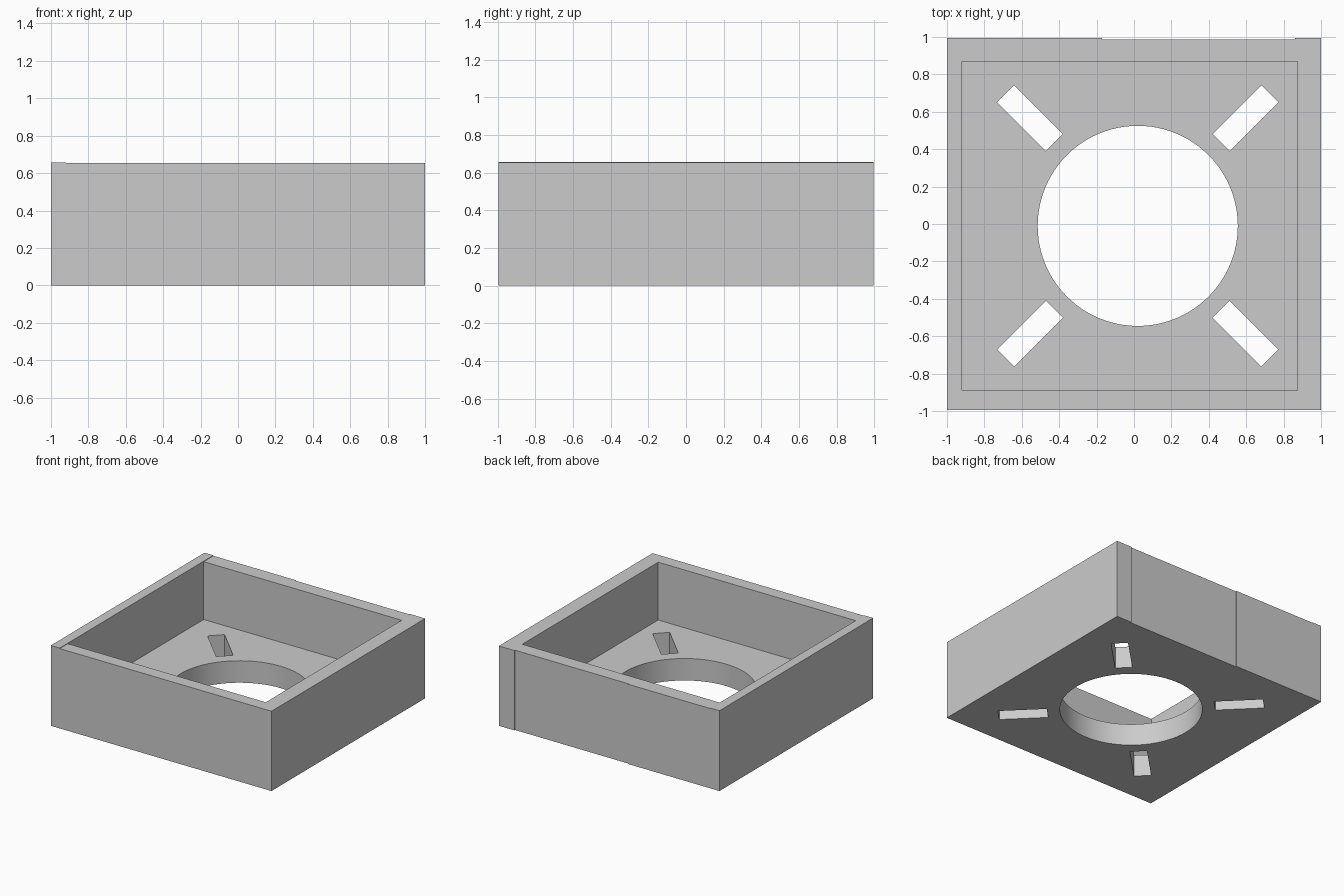
import bpy
from math import radians

cube = bpy.data.objects.get("Cube")
if cube:
    bpy.data.objects.remove(cube, do_unlink=True)

HALF_X, HALF_Y, HEIGHT, FLOOR = 1.0, 0.995, 0.658, 0.18
CX, CY = 0.02, -0.01      # shared centre of the round opening and slots


def box(name, low, high):
    """Box spanning two opposite corners."""
    centre = [(a + b) / 2 for a, b in zip(low, high)]
    bpy.ops.mesh.primitive_cube_add(size=1, location=centre)
    ob = bpy.context.object
    ob.name = name
    ob.scale = [b - a for a, b in zip(low, high)]
    bpy.ops.object.transform_apply(location=False, rotation=False, scale=True)
    return ob


def cut(target, cutter):
    """Subtract the cutter, then discard it."""
    cutter.hide_render = True
    mod = target.modifiers.new(cutter.name, "BOOLEAN")
    mod.operation = "DIFFERENCE"
    mod.solver = "EXACT"
    mod.object = cutter
    bpy.context.view_layer.objects.active = target
    bpy.ops.object.modifier_apply(modifier=mod.name)
    bpy.data.objects.remove(cutter, do_unlink=True)


# Outer block
tray = box("square_tray", (-HALF_X, -HALF_Y, 0), (HALF_X, HALF_Y, HEIGHT))

# Open cavity above the floor
cut(tray, box("cavity_cutter", (-0.92, -0.89, FLOOR), (0.875, 0.87, 1)))

# Three rims sit slightly lower than the right-hand one
cut(tray, box("rim_cutter", (-0.92, -2, HEIGHT - 0.004), (2, 2, 1)))

# Shallow recess in the back wall
cut(tray, box("back_recess_cutter", (-0.17, HALF_Y - 0.008, -1), (0.86, 2, 2)))

# Round opening in the floor
bpy.ops.mesh.primitive_cylinder_add(vertices=96, radius=0.535, depth=1,
                                    location=(CX, CY, 0))
hole = bpy.context.object
hole.name = "opening_cutter"
cut(tray, hole)

# Four diagonal slots around the opening
for sx in (-1, 1):
    for sy in (-1, 1):
        slot = box("slot_cutter", (-0.184, -0.064, -0.5), (0.184, 0.064, 0.5))
        slot.location = (CX + sx * 0.576, CY + sy * 0.576, 0)
        slot.rotation_euler.z = radians(45 * sx * sy)
        cut(tray, slot)

# Single plain grey finish
grey = bpy.data.materials.new("light_grey")
grey.use_nodes = True
colour = (0.6, 0.6, 0.6, 1)
grey.diffuse_color = colour
grey.node_tree.nodes["Principled BSDF"].inputs["Base Color"].default_value = colour
tray.data.materials.clear()
tray.data.materials.append(grey)
for face in tray.data.polygons:
    face.material_index = 0

# Smooth the round wall, keep the edges crisp
bpy.ops.object.select_all(action="DESELECT")
tray.select_set(True)
bpy.context.view_layer.objects.active = tray
bpy.ops.object.shade_smooth_by_angle(angle=radians(30))
